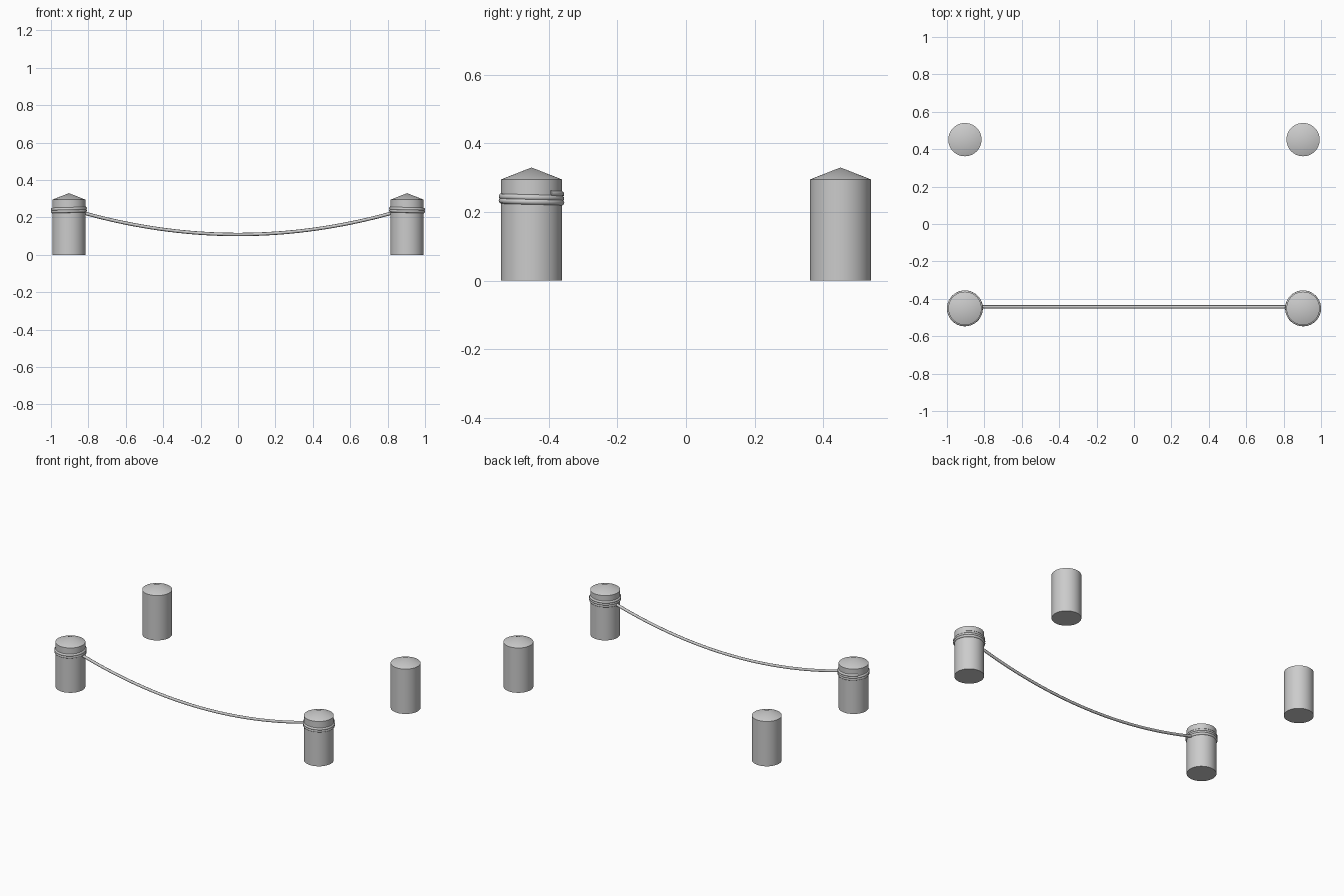
import bpy, bmesh, math

if "Cube" in bpy.data.objects:
    bpy.data.objects.remove(bpy.data.objects["Cube"])

PX, PY, R = 0.904, 0.451, 0.089
ROPE_R, COIL_R = 0.009, 0.087


def smooth(obj):
    bpy.ops.object.select_all(action='DESELECT')
    obj.select_set(True)
    bpy.context.view_layer.objects.active = obj
    bpy.ops.object.shade_smooth_by_angle(angle=math.radians(20))


def post(name, x, y, n=48):
    # round stake with a shallow conical top, turned from a profile
    bm = bmesh.new()
    rings = [[bm.verts.new((R * math.cos(2 * math.pi * i / n),
                            R * math.sin(2 * math.pi * i / n), z)) for i in range(n)]
             for z in (0, 0.295)]
    tip = bm.verts.new((0, 0, 0.33))
    bm.faces.new(rings[0][::-1])
    for i in range(n):
        j = (i + 1) % n
        bm.faces.new((rings[0][i], rings[0][j], rings[1][j], rings[1][i]))
        bm.faces.new((rings[1][i], rings[1][j], tip))
    me = bpy.data.meshes.new(name)
    bm.to_mesh(me)
    bm.free()
    obj = bpy.data.objects.new(name, me)
    obj.location = (x, y, 0)
    bpy.context.collection.objects.link(obj)
    smooth(obj)


def rope(name, pts):
    cu = bpy.data.curves.new(name, 'CURVE')
    cu.dimensions = '3D'
    cu.bevel_depth = ROPE_R
    cu.bevel_resolution = 2
    cu.use_fill_caps = True
    sp = cu.splines.new('POLY')
    sp.points.add(len(pts) - 1)
    for p, co in zip(sp.points, pts):
        p.co = (*co, 1)
    sp.use_smooth = True
    obj = bpy.data.objects.new(name, cu)
    bpy.context.collection.objects.link(obj)


# four posts
for sx, side in ((-1, "left"), (1, "right")):
    for sy, end in ((-1, "front"), (1, "back")):
        post(f"{end}_{side}_post", sx * PX, sy * PY)

# coils tied around the front posts, starting at the inner side
N = 110
for sx, side in ((-1, "left"), (1, "right")):
    pts = []
    for i in range(N + 1):
        t = i / N
        a = math.pi - t * math.radians(862)
        pts.append((sx * (PX + COIL_R * math.cos(a)),
                    -PY + COIL_R * math.sin(a), 0.224 + 0.03 * t))
    rope(f"{side}_rope_coil", pts)

# sagging rope between the front posts
X = PX - COIL_R
pts = []
for i in range(33):
    x = X * (i / 16 - 1)
    pts.append((x, -0.443, 0.109 + 0.113 * (x / X) ** 2))
rope("sagging_rope", pts)
